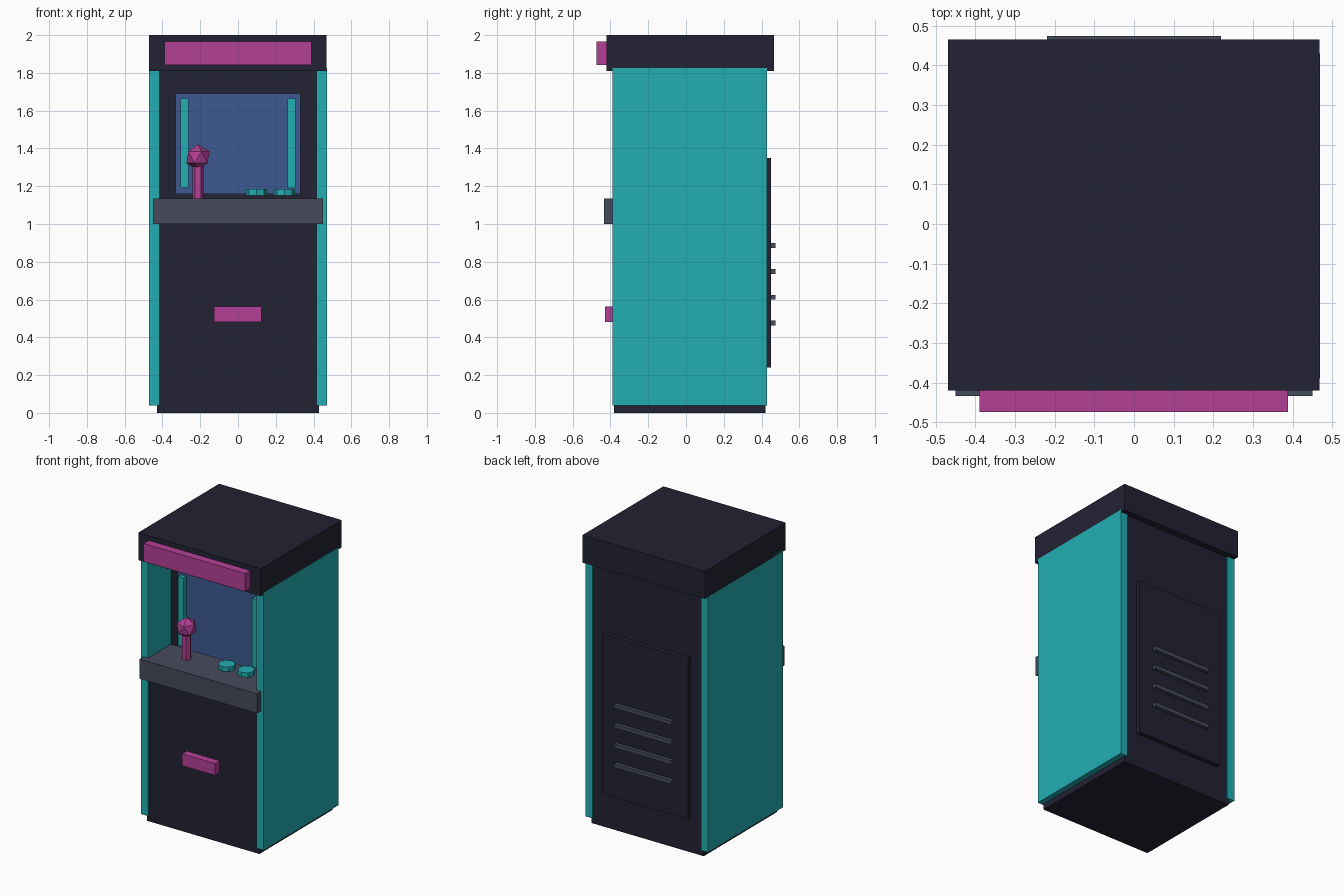
import bpy, math

cube = bpy.data.objects.get("Cube")
if cube:
    bpy.data.objects.remove(cube, do_unlink=True)


def material(name, r, g, b):
    m = bpy.data.materials.new(name)
    m.use_nodes = True
    m.diffuse_color = (r, g, b, 1)
    bsdf = next(n for n in m.node_tree.nodes if n.type == 'BSDF_PRINCIPLED')
    bsdf.inputs["Base Color"].default_value = (r, g, b, 1)
    return m


NAVY = material("dark_navy", 0.016, 0.016, 0.033)
TEAL = material("teal", 0.016, 0.42, 0.445)
PINK = material("magenta", 0.456, 0.051, 0.305)
GREY = material("slate_grey", 0.061, 0.069, 0.107)
BLUE = material("screen_blue", 0.048, 0.1, 0.287)


def finish(name, mat):
    ob = bpy.context.object
    ob.name = ob.data.name = name
    ob.data.materials.append(mat)
    return ob


def box(name, mat, x, y, z):
    """Box between the (low, high) limits on each axis."""
    lims = (x, y, z)
    bpy.ops.mesh.primitive_cube_add(size=1, location=[sum(l) / 2 for l in lims])
    ob = finish(name, mat)
    for v in ob.data.vertices:
        v.co = [c * (l[1] - l[0]) for c, l in zip(v.co, lims)]
    return ob


def prism(name, mat, sides, radius, x, y, z):
    """Upright prism with a corner on the x axis."""
    bpy.ops.mesh.primitive_cylinder_add(
        vertices=sides, radius=radius, depth=z[1] - z[0],
        location=(x, y, sum(z) / 2), rotation=(0, 0, math.pi / 2))
    return finish(name, mat)


# Cabinet: lower body, recessed upper body, roof
box("lower_body", NAVY, (-0.43, 0.43), (-0.38, 0.42), (0, 1.02))
box("upper_body", NAVY, (-0.43, 0.43), (-0.14, 0.42), (1.02, 1.83))
box("roof", NAVY, (-0.47, 0.468), (-0.42, 0.465), (1.81, 2.0))

# Side panels and the strips beside the screen
for side, s in (("right", -1), ("left", 1)):
    box(side + "_side_panel", TEAL, sorted((s * 0.415, s * 0.47)),
        (-0.39, 0.43), (0.04, 1.825))
    box(side + "_screen_strip", TEAL, sorted((s * 0.263, s * 0.305)),
        (-0.22, -0.18), (1.19, 1.665))

# Screen, sign, control deck, coin slot
box("screen", BLUE, (-0.33, 0.33), (-0.19, -0.13), (1.16, 1.69))
box("sign", PINK, (-0.39, 0.388), (-0.475, -0.41), (1.842, 1.967))
box("control_deck", GREY, (-0.45, 0.45), (-0.434, -0.13), (1.0, 1.135))
box("coin_slot", PINK, (-0.128, 0.125), (-0.43, -0.37), (0.482, 0.564))

# Joystick and buttons
prism("joystick_shaft", PINK, 6, 0.03, -0.212, -0.26, (1.13, 1.33))
bpy.ops.mesh.primitive_ico_sphere_add(subdivisions=1, radius=0.069,
                                      location=(-0.212, -0.26, 1.353))
finish("joystick_ball", PINK)
for i, x in enumerate((0.098, 0.246)):
    prism(f"button_{i + 1}", TEAL, 8, 0.055, x, -0.26, (1.152, 1.184))

# Rear service panel with vents
box("rear_panel", NAVY, (-0.33, 0.33), (0.41, 0.45), (0.24, 1.35))
for i in range(4):
    z = 0.475 + i * 0.137
    box(f"vent_{i + 1}", GREY, (-0.22, 0.22), (0.44, 0.475), (z - 0.013, z + 0.013))
